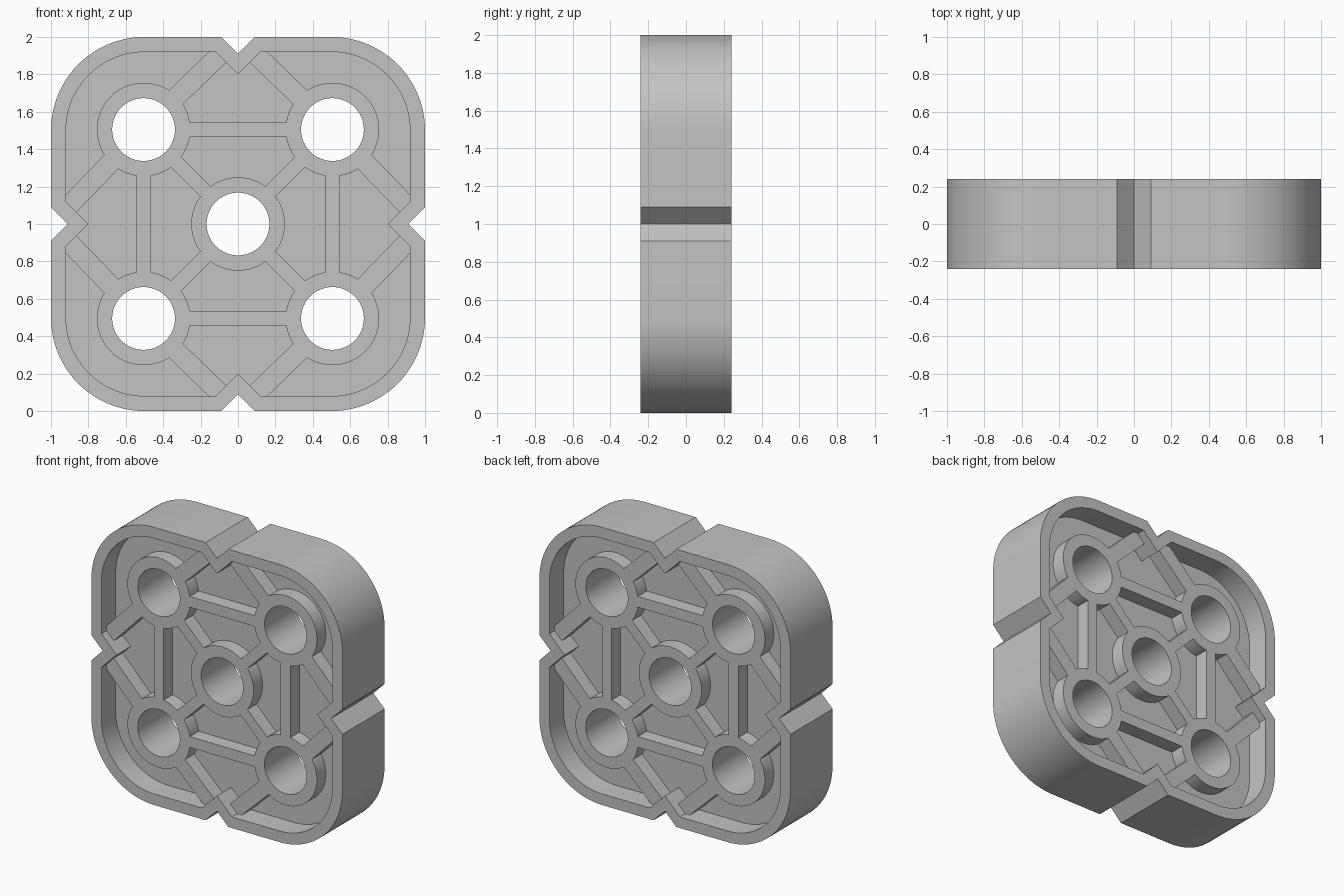
import bpy, bmesh, math
from math import sin, cos, pi
from mathutils import Matrix, Vector

if "Cube" in bpy.data.objects:
    bpy.data.objects.remove(bpy.data.objects["Cube"])

grey = bpy.data.materials.new("light grey")
grey.diffuse_color = (0.55, 0.55, 0.55, 1)
grey.use_nodes = True
grey.node_tree.nodes["Principled BSDF"].inputs["Base Color"].default_value = grey.diffuse_color


def plate(name, loops, half_depth):
    """Extrude closed loops (nested loops become holes) along y, centred."""
    cu = bpy.data.curves.new(name, 'CURVE')
    cu.dimensions = '2D'
    cu.fill_mode = 'BOTH'
    cu.extrude = half_depth
    for pts in loops:
        sp = cu.splines.new('POLY')
        sp.points.add(len(pts) - 1)
        for p, (x, y) in zip(sp.points, pts):
            p.co = (x, y, 0, 1)
        sp.use_cyclic_u = True
    ob = bpy.data.objects.new(name, cu)
    bpy.context.collection.objects.link(ob)
    bpy.ops.object.select_all(action='DESELECT')
    ob.select_set(True)
    bpy.context.view_layer.objects.active = ob
    bpy.ops.object.convert(target='MESH')
    ob = bpy.context.object
    me = ob.data
    # Weld the caps to the sides and stand the plate upright on z = 0
    bm = bmesh.new()
    bm.from_mesh(me)
    bmesh.ops.remove_doubles(bm, verts=bm.verts, dist=1e-5)
    bm.transform(Matrix.Translation((0, 0, 1)) @ Matrix.Rotation(pi / 2, 4, 'X'))
    bmesh.ops.recalc_face_normals(bm, faces=bm.faces)
    bm.to_mesh(me)
    bm.free()
    me.materials.clear()
    me.materials.append(grey)
    bpy.ops.object.shade_smooth_by_angle(angle=math.radians(30))
    return ob


def turn(p, k):
    x, y = p
    for _ in range(k):
        x, y = y, -x
    return x, y


def outline(inset, tip, half):
    """Rounded square with a V notch in the middle of each side."""
    r = 0.5 - inset
    quarter = [(0, tip), (half, 1 - inset)]
    for i in range(25):
        a = pi / 2 * (1 - i / 24)
        quarter.append((0.5 + r * cos(a), 0.5 + r * sin(a)))
    quarter.append((1 - inset, half))
    return [turn(p, k) for k in range(4) for p in quarter]


def circle(c, r, n=48):
    return [(c[0] + r * cos(2 * pi * i / n), c[1] + r * sin(2 * pi * i / n)) for i in range(n)]


def bar(p, q, width):
    p, q = Vector(p), Vector(q)
    d = (q - p).normalized()
    s = Vector((-d.y, d.x)) * width / 2
    return [tuple(v) for v in (p - s, q - s, q + s, p + s)]


B = 0.505                      # boss spacing from the centre
centres = [(0, 0)] + [turn((B, B), k) for k in range(4)]

# Outer wall
plate("outer_rim", [outline(0, 0.91, 0.09), outline(0.08, 0.80, 0.12)], 0.24)

# Thin web in the middle of the depth
plate("web", [outline(0.04, 0.855, 0.105)] + [circle(c, 0.21) for c in centres], 0.078)

# Tubular bosses, open right through
plate("bosses", [circle(c, r) for c in centres for r in (0.25, 0.168)], 0.18)

# Ribs, repeated around the four sides
e = 0.24
g = e / math.sqrt(2)
ribs = []
for k in range(4):
    for p, q, w in (
        ((g, g), (B - g, B - g), 0.076),                 # centre to corner boss
        ((-B + e, B), (B - e, B), 0.078),                # boss to boss
        ((-B + g, B + g), (-0.075, 0.925), 0.106),       # boss to notch, left
        ((B - g, B + g), (0.075, 0.925), 0.106),         # boss to notch, right
    ):
        ribs.append(bar(turn(p, k), turn(q, k), w))
plate("ribs", ribs, 0.18)
